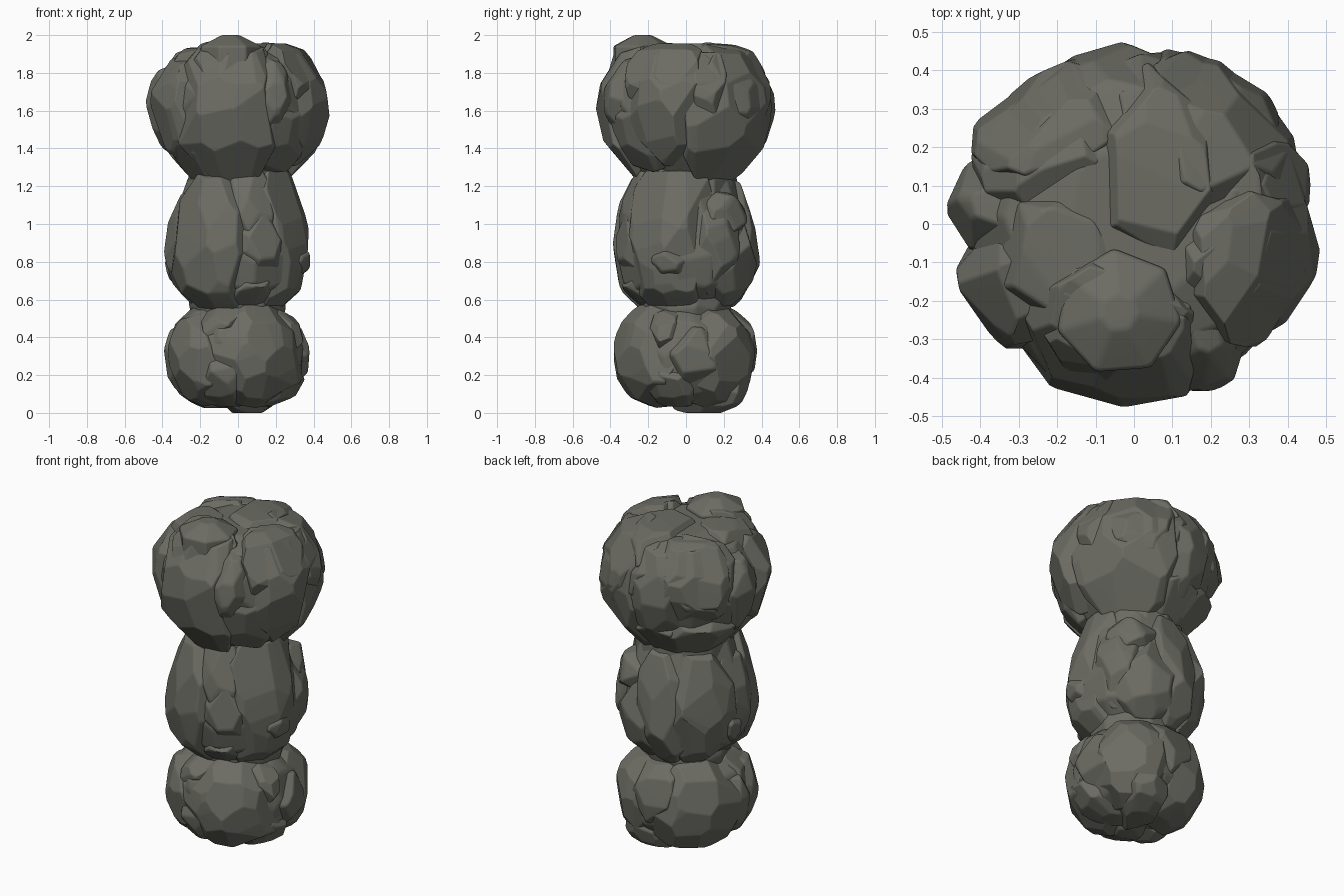
import bpy, bmesh, math, random
from mathutils import Vector, Matrix

if bpy.data.objects.get("Cube"):
    bpy.data.objects.remove(bpy.data.objects["Cube"])
rng = random.Random(7)

rock = bpy.data.materials.new("weathered grey rock")
rock.use_nodes = True
COLOUR = (0.15, 0.15, 0.127, 1)
rock.diffuse_color = COLOUR
rock.node_tree.nodes["Principled BSDF"].inputs["Base Color"].default_value = COLOUR

# Outline (radius, height) of each tier, bottom to top
LOWER = [(.18, .035), (.29, .08), (.355, .18), (.375, .33), (.335, .48), (.24, .565)]
MIDDLE = [(.24, .565), (.345, .66), (.383, .83), (.355, 1.03), (.27, 1.28)]
UPPER = [(.25, 1.23), (.41, 1.42), (.46, 1.60), (.437, 1.75), (.34, 1.90), (.2, 1.95)]


def tier_planes(outline, grow):
    """Flat facets wrapped around a tier's outline."""
    planes = [(Vector((0, 0, outline[0][1] - grow)), Vector((0, 0, -1))),
              (Vector((0, 0, outline[-1][1] + grow)), Vector((0, 0, 1)))]
    for (r0, z0), (r1, z1) in zip(outline, outline[1:]):
        start = rng.random() * math.tau
        for i in range(11):
            a = start + (i + rng.uniform(-.25, .25)) * math.tau / 11
            out = Vector((math.cos(a), math.sin(a), 0))
            n = (out * (z1 - z0) + Vector((0, 0, r0 - r1))).normalized()
            mid = out * (r0 + r1) / 2 + Vector((0, 0, (z0 + z1) / 2))
            planes.append((mid + n * (grow + rng.uniform(-.01, .004)), n))
    return planes


def egg_planes(centre, size, turn):
    """Tangent facets of a lumpy egg."""
    planes, count = [], 26
    for i in range(count):
        h = 1 - 2 * (i + .5) / count
        a = i * 2.4 + rng.uniform(-.35, .35)
        ring = math.sqrt(1 - h * h)
        u = Vector((ring * math.cos(a), ring * math.sin(a), h))
        n = Vector([c / s for c, s in zip(u, size)]).normalized()
        p = Vector([c * s for c, s in zip(u, size)]) * rng.uniform(.96, 1.03)
        planes.append((centre + turn @ p, turn @ n))
    return planes


def carve(name, planes, soft):
    """Cut a block down to the given planes and soften its edges."""
    bm = bmesh.new()
    bmesh.ops.create_cube(bm, size=6)
    for p, n in planes:
        cut = bmesh.ops.bisect_plane(bm, geom=bm.verts[:] + bm.edges[:] + bm.faces[:],
                                     plane_co=p, plane_no=n, clear_outer=True)
        rim = [e for e in cut["geom_cut"] if isinstance(e, bmesh.types.BMEdge)]
        if len(rim) > 2:
            bmesh.ops.holes_fill(bm, edges=rim, sides=0)
    bmesh.ops.remove_doubles(bm, verts=bm.verts, dist=.014)
    bmesh.ops.bevel(bm, geom=bm.edges[:], offset=soft, segments=2, profile=.5,
                    affect='EDGES', clamp_overlap=True)
    bmesh.ops.recalc_face_normals(bm, faces=bm.faces)
    mesh = bpy.data.meshes.new(name)
    bm.to_mesh(mesh)
    bm.free()
    mesh.materials.append(rock)
    mesh.shade_smooth()
    mesh.set_sharp_from_angle(angle=math.radians(38))
    obj = bpy.data.objects.new(name, mesh)
    bpy.context.collection.objects.link(obj)
    flat = obj.modifiers.new("flat facets", 'WEIGHTED_NORMAL')
    flat.keep_sharp = True


# Stones: angle, height, half width, half height, reach, swell, roll
LOWER_STONES = [
    (-65, .31, .25, .27, .385, .01, 0), (-145, .29, .19, .24, .41, .012, 5),
    (-108, .20, .12, .18, .37, 0, -15), (-112, .47, .14, .10, .34, 0, 20),
    (10, .30, .18, .18, .375, .01, 0), (-22, .43, .10, .13, .37, 0, 20),
    (-20, .17, .15, .14, .36, 0, 10), (48, .30, .22, .26, .39, .01, 0),
    (64, .14, .13, .16, .35, .035, 0), (92, .38, .16, .18, .385, 0, 10),
    (138, .29, .25, .28, .39, .01, 0), (185, .29, .15, .20, .39, .01, 8),
    (205, .43, .15, .13, .38, 0, -10)]
MIDDLE_STONES = [
    (-124, .90, .22, .38, .42, .018, 0), (-68, .89, .16, .20, .39, .008, 8),
    (-72, .66, .14, .11, .34, 0, 15), (-17, .80, .14, .12, .39, .018, 0),
    (-25, .93, .23, .45, .375, 0, 0), (-72, 1.05, .16, .28, .35, 0, 0),
    (35, .90, .15, .26, .39, .01, -4), (46, 1.04, .15, .15, .38, .02, 0),
    (65, .80, .20, .25, .385, 0, 0), (100, .90, .17, .35, .39, .005, 5),
    (142, .90, .21, .34, .39, .008, 0), (172, .78, .09, .12, .39, .015, 20),
    (190, .90, .18, .30, .385, 0, 0)]
UPPER_STONES = [
    (-100, 1.62, .25, .40, .47, .015, 0), (-62, 1.66, .14, .22, .475, .015, -8),
    (-48, 1.50, .19, .22, .46, 0, 25), (-18, 1.65, .22, .31, .48, .012, 0),
    (17, 1.74, .11, .16, .475, .012, 10), (44, 1.58, .27, .37, .475, .012, 0),
    (74, 1.72, .18, .24, .46, 0, 10), (100, 1.62, .20, .28, .465, .005, 0),
    (136, 1.68, .24, .24, .475, .01, 0), (140, 1.38, .22, .14, .44, 0, 0),
    (172, 1.62, .13, .24, .48, .012, 0), (208, 1.62, .18, .27, .485, .012, 0),
    (222, 1.38, .18, .17, .42, 0, -15), (95, 1.36, .16, .16, .42, 0, 10)]

DEPTH = .21
for tier, outline, stones in (("lower", LOWER, LOWER_STONES), ("middle", MIDDLE, MIDDLE_STONES),
                              ("upper", UPPER, UPPER_STONES)):
    carve(tier + "_core", tier_planes(outline, -.025), .02)
    for i, (deg, z, width, height, reach, swell, roll) in enumerate(stones):
        a = math.radians(deg)
        centre = Vector(((reach - DEPTH) * math.cos(a), (reach - DEPTH) * math.sin(a), z))
        turn = Matrix.Rotation(a, 3, 'Z') @ Matrix.Rotation(math.radians(roll), 3, 'X')
        planes = egg_planes(centre, (DEPTH, width, height), turn)
        carve(f"{tier}_stone_{i + 1}", planes + tier_planes(outline, swell), .011)

# Cap stones lying on the crown: x, y, half width, half depth, top, swell
CROWN_STONES = [(.06, .13, .18, .24, 1.955, .015), (-.2, -.08, .15, .19, 1.935, .015),
                (-.05, -.23, .2, .17, 1.955, .018), (.28, -.1, .17, .2, 1.955, .02),
                (.33, .11, .13, .11, 1.91, .012), (-.22, .25, .22, .17, 1.925, .01),
                (.2, .31, .2, .14, 1.9, .01)]
for i, (x, y, wide, deep, top, swell) in enumerate(CROWN_STONES):
    planes = egg_planes(Vector((x, y, top - .18)), (wide, deep, .22), Matrix.Identity(3))
    planes += tier_planes(UPPER, swell)
    planes.append((Vector((x, y, top)), Vector((x, y, 2)).normalized()))
    planes.append((Vector((0, 0, top)), Vector((0, 0, 1))))
    carve(f"crown_stone_{i + 1}", planes, .011)

# Blunt peak rising from the front of the crown: sloping sides cut to a small flat top
peak = [(Vector((-.04, -.23, 2)), Vector((0, 0, 1))), (Vector((0, 0, 1.8)), Vector((0, 0, -1)))]
for i in range(7):
    a = i * math.tau / 7 + .3
    side = Vector((math.cos(a), math.sin(a), 0))
    peak.append((Vector((-.04, -.23, 2)) + side * .045, (side + Vector((0, 0, 1.8))).normalized()))
    peak.append((Vector((-.04, -.23, 1.9)) + side * .15, side))
carve("crown_peak", peak, .011)

# Narrow necks joining the tiers
carve("waist", tier_planes([(.22, .45), (.25, .57), (.23, .7)], 0), .02)
carve("neck", tier_planes([(.285, 1.05), (.27, 1.2), (.26, 1.4)], 0), .02)
